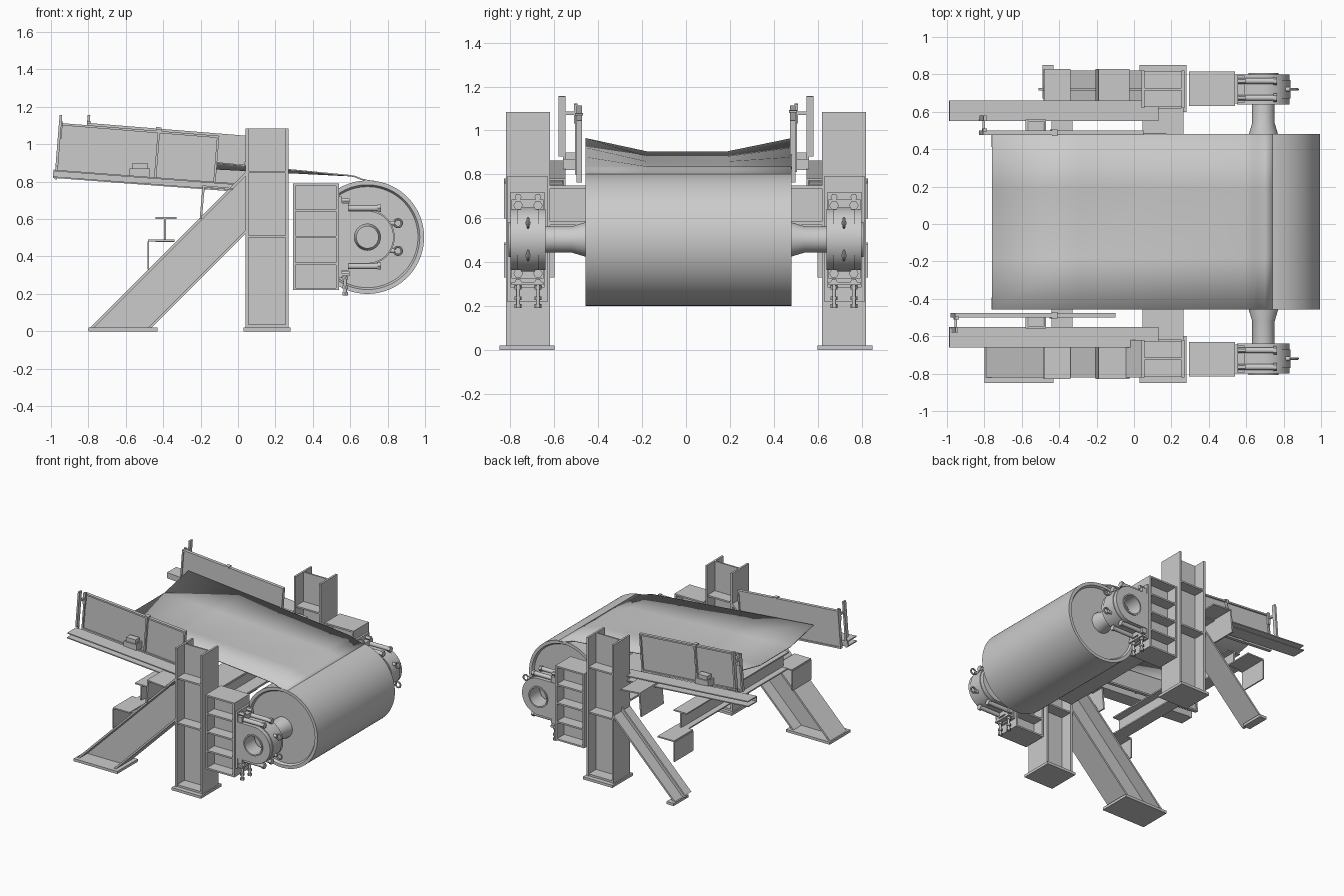
import bpy, bmesh
from math import sin, cos, pi, radians
from mathutils import Matrix, Vector

if "Cube" in bpy.data.objects:
    bpy.data.objects.remove(bpy.data.objects["Cube"])

I4 = Matrix.Identity(4)


def finish(name, bm, smooth=False):
    bmesh.ops.recalc_face_normals(bm, faces=bm.faces)
    me = bpy.data.meshes.new(name)
    bm.to_mesh(me)
    bm.free()
    ob = bpy.data.objects.new(name, me)
    bpy.context.collection.objects.link(ob)
    if smooth:
        bpy.ops.object.select_all(action='DESELECT')
        ob.select_set(True)
        bpy.context.view_layer.objects.active = ob
        bpy.ops.object.shade_smooth_by_angle(angle=radians(35))
    return ob


def add_box(bm, b, m=I4):
    """Box from bounds (x0, x1, y0, y1, z0, z1)."""
    c = Vector(((b[0] + b[1]) / 2, (b[2] + b[3]) / 2, (b[4] + b[5]) / 2))
    s = (abs(b[1] - b[0]), abs(b[3] - b[2]), abs(b[5] - b[4]), 1)
    bmesh.ops.create_cube(bm, size=1, matrix=m @ Matrix.Translation(c) @ Matrix.Diagonal(s))


def boxes(name, side, bounds, m=I4):
    bm = bmesh.new()
    for b in bounds:
        add_box(bm, (b[0], b[1], side * b[2], side * b[3], b[4], b[5]), m)
    return finish(name, bm)


def add_prism(bm, pts, y0, y1):
    """Profile in xz extruded along y."""
    a = [bm.verts.new((x, y0, z)) for x, z in pts]
    f = bm.faces.new(a)
    ext = bmesh.ops.extrude_face_region(bm, geom=[f])
    vs = [g for g in ext['geom'] if isinstance(g, bmesh.types.BMVert)]
    bmesh.ops.translate(bm, vec=(0, y1 - y0, 0), verts=vs)


def lathe_y(name, prof, cx, cz, n=64):
    """Profile (radius, y) revolved about a y axis."""
    bm = bmesh.new()
    vs = [bm.verts.new((cx + r, y, cz)) for r, y in prof]
    es = [bm.edges.new(p) for p in zip(vs, vs[1:])]
    bmesh.ops.spin(bm, geom=vs + es, cent=(cx, 0, cz), axis=(0, 1, 0), angle=2 * pi, steps=n)
    bmesh.ops.remove_doubles(bm, verts=bm.verts, dist=1e-5)
    return finish(name, bm, True)


def add_rod(bm, p, r, h, axis='Z', n=12):
    rot = {'Z': I4, 'X': Matrix.Rotation(pi / 2, 4, 'Y'), 'Y': Matrix.Rotation(pi / 2, 4, 'X')}[axis]
    bmesh.ops.create_cone(bm, cap_ends=True, segments=n, radius1=r, radius2=r, depth=h,
                          matrix=Matrix.Translation(p) @ rot)


CX, CZ, R = 0.692, 0.503, 0.303

# Drum with recessed end discs, and stepped shaft
lathe_y("drum", [(0, -.44), (.27, -.44), (.28, -.457), (R, -.457), (R, .482),
                 (.28, .482), (.27, .465), (0, .465)], CX, CZ, 96)
lathe_y("shaft", [(0, -.70), (.06, -.70), (.06, -.52), (.078, -.46), (.078, -.42), (.078, .44),
                  (.078, .48), (.06, .54), (.06, .70), (0, .70)], CX, CZ)

# Belt: flat at the drum, opening into a trough at the tail
bm = bmesh.new()
stations = [(-.76, .905, .06), (-.3, .882, .04), (.15, .859, .02), (.6, .836, 0), (.63, .83, 0),
            (.66, .817, 0), (.70, .808, 0), (.74, .803, 0)]
rows = [[bm.verts.new((x, y, z + d)) for y, d in ((-.457, e), (-.18, 0), (.19, 0), (.482, e))]
        for x, z, e in stations]
for a, b in zip(rows, rows[1:]):
    for i in range(3):
        bm.faces.new((a[i], a[i + 1], b[i + 1], b[i]))
belt = finish("belt", bm, True)
sol = belt.modifiers.new("thickness", 'SOLIDIFY')
sol.thickness = .008

# Cross beams between the columns and between the braces
boxes("column_cross_beam", 1, [(.045, .265, -.62, .62, .735, .75), (.045, .265, -.62, .62, .57, .585),
                               (.148, .162, -.62, .62, .58, .74)])
boxes("tail_cross_beam", 1, [(-.44, -.33, -.62, .62, .6, .61), (-.395, -.385, -.62, .62, .485, .6),
                             (-.44, -.34, -.62, .62, .478, .488)])

for s in (-1, 1):
    tag = "front" if s < 0 else "back"

    # H-section column with stiffeners and base plate
    boxes(tag + "_column", s, [(.04, .055, .62, .82, .02, 1.083), (.255, .27, .62, .82, .02, 1.083),
                               (.055, .255, .714, .726, .02, 1.083),
                               (.055, .255, .625, .815, .845, .857), (.055, .255, .625, .815, .5, .512),
                               (.055, .255, .625, .815, .02, .035), (.03, .28, .6, .85, 0, .02)])

    # Diagonal brace: complete at the front, lower flange only at the back
    bm = bmesh.new()

    def strip(lo, hi, y0, y1):
        add_prism(bm, [(.04, .04 + lo), (.04, .04 + hi), (.02 - hi, .02), (.02 - lo, .02)], s * y0, s * y1)
    strip(.48, .5, .62, .82)
    if s < 0:
        strip(.79, .81, .62, .82)
        strip(.5, .79, .714, .726)
        add_box(bm, (-.80, -.43, -.85, -.6, 0, .02))
    else:
        strip(.5, .53, .714, .726)
        add_box(bm, (-.49, -.43, .67, .85, 0, .02))
    finish(tag + "_brace", bm)

    # Brackets standing on the brace
    boxes(tag + "_tail_bracket", s, [(-.485, -.475, .6, .83, .33, .48), (-.48, -.34, .6, .83, .48, .49)])
    tilt = Matrix.Translation((-.2, 0, .6)) @ Matrix.Rotation(radians(5), 4, 'Y')
    boxes(tag + "_rail_bracket", s, [(-.005, .007, .56, .83, 0, .18), (-.005, .16, .56, .83, .17, .18)], tilt)

    # Sloping channel rail
    slope = Matrix.Translation((-.43, 0, .80)) @ Matrix.Rotation(radians(4.3), 4, 'Y')
    boxes(tag + "_rail", s, [(-.56, .56, .55, .558, -.022, .022), (-.56, .56, .55, .66, .014, .022),
                             (-.56, .56, .55, .66, -.022, -.014)], slope)

    # Skirt panel with rim, mid clip and end post
    cx = -.54 if s < 0 else -.39
    pm = Matrix.Translation((cx, 0, .938)) @ Matrix.Rotation(radians(4.6), 4, 'Y')
    w, h = .43, .142
    boxes(tag + "_skirt_panel", s, [(-w, w, .482, .488, -h, h),
                                    (-w, w, .475, .5, h - .012, h), (-w, w, .475, .5, -h, -h + .012),
                                    (-w, -w + .012, .475, .5, -h, h), (w - .012, w, .475, .5, -h, h)], pm)
    k = .1 if s < 0 else -.05
    boxes(tag + "_skirt_clip", s, [(k, k + .012, .485, .505, -.13, .15), (k - .01, k + .02, .47, .505, .14, .15)], pm)
    boxes(tag + "_skirt_post", s, [(-w, -w + .014, .55, .58, -.09, .185), (-w, -w + .014, .49, .56, .1, .115),
                                   (-w, -w + .02, .495, .51, .06, .15), (-w, -w + .014, .55, .56, -.16, -.09)], pm)

    # Small handle bracket between panel and rail
    boxes(tag + "_handle_bracket", s, [(-.58, -.47, .49, .5, .82, .87), (-.58, -.47, .55, .56, .82, .87),
                                       (-.58, -.57, .49, .56, .82, .87), (-.48, -.47, .49, .56, .82, .87),
                                       (-.565, -.485, .5, .55, .87, .9)])

    # Shelved bearing support
    boxes(tag + "_bearing_support", s,
          [(.295, .308, .63, .815, .22, .79), (.525, .54, .63, .815, .22, .79), (.3, .53, .715, .727, .22, .79)]
          + [(.3, .53, .63, .815, z, z + .012) for z in (.22, .355, .498, .64, .778)])
    boxes(tag + "_bearing_plate", s, [(.54, .555, .645, .8, .285, .72), (.555, .59, .65, .795, .325, .685)])

    # Bored bearing housing: round nose, square back, raised centre band
    def housing(name, g, y0, y1):
        bm = bmesh.new()
        n = 48
        loops = []
        for y, inner in ((y0, True), (y0, False), (y1, False), (y1, True)):
            ring = []
            for i in range(n):
                a = 2 * pi * i / n
                r = .07 if inner else g if cos(a) >= -1e-6 else g / max(abs(sin(a)), abs(cos(a)))
                ring.append(bm.verts.new((CX + r * cos(a), s * y, CZ + r * sin(a))))
            loops.append(ring)
        for j in range(4):
            a, b = loops[j], loops[(j + 1) % 4]
            for i in range(n):
                bm.faces.new((a[i], a[(i + 1) % n], b[(i + 1) % n], b[i]))
        finish(name, bm, True)
    housing(tag + "_bearing_housing", .14, .64, .80)
    housing(tag + "_bearing_band", .146, .67, .77)
    lathe_y(tag + "_bearing_collar", [(.07, s * .79), (.07, s * .808), (.08, s * .808), (.08, s * .79)], CX, CZ, 48)

    # Cap bolts, anchor bolts and vertical jacking bolts
    bm = bmesh.new()
    for y in (.675, .765):
        for dz in (-.155, .155):
            add_rod(bm, (.66, s * y, CZ + dz), .016, .19, 'X')
            add_rod(bm, (.755, s * y, CZ + dz), .022, .02, 'X', 6)
            add_rod(bm, (.565, s * y, CZ + dz * 1.25), .016, .06, 'X', 6)
        add_rod(bm, (.573, s * y, .25), .009, .12)
        for z in (.2, .235, .285):
            add_rod(bm, (.573, s * y, z), .016, .018, 'Z', 6)
    add_box(bm, (.55, .595, s * .65, s * .795, .295, .31))
    finish(tag + "_bearing_bolts", bm, True)

    # Lifting eyes on the nose of the housing
    for j, z in enumerate((.43, .578)):
        bpy.ops.mesh.primitive_torus_add(major_radius=.021, minor_radius=.006, major_segments=24,
                                         minor_segments=8, location=(.855, s * .72, z),
                                         rotation=(pi / 2, 0, 0))
        ob = bpy.context.object
        ob.name = f"{tag}_lifting_eye_{j}"
        bpy.ops.object.shade_smooth_by_angle()
        bm = bmesh.new()
        add_rod(bm, (.818, s * .72, z), .012, .04, 'X')
        finish(f"{tag}_eye_stem_{j}", bm, True)
